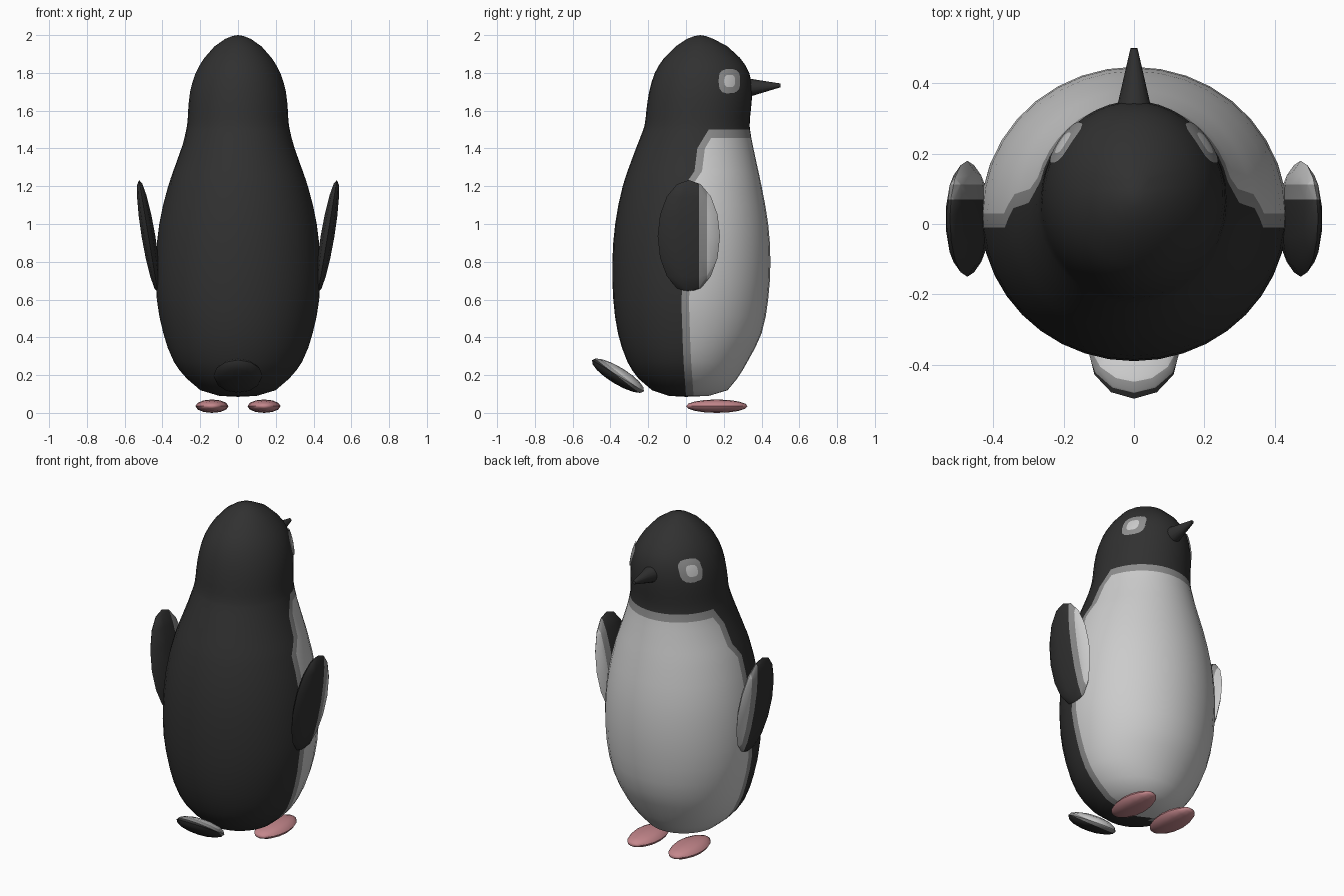
import bpy, bmesh, math
from mathutils import Matrix, Vector

if "Cube" in bpy.data.objects:
    bpy.data.objects.remove(bpy.data.objects["Cube"])


def material(name, rgb):
    m = bpy.data.materials.new(name)
    m.diffuse_color = (*rgb, 1)
    m.use_nodes = True
    m.node_tree.nodes["Principled BSDF"].inputs["Base Color"].default_value = m.diffuse_color
    return m


BLACK = material("black_feathers", (0.03, 0.03, 0.03))
GREY = material("grey_edge", (0.27, 0.27, 0.27))
WHITE = material("white_feathers", (0.6, 0.6, 0.6))
PINK = material("pink_feet", (0.55, 0.24, 0.26))


def finish(bm, name, mats, normals=True):
    if normals:
        bmesh.ops.recalc_face_normals(bm, faces=bm.faces[:])
    me = bpy.data.meshes.new(name)
    bm.to_mesh(me)
    bm.free()
    for m in mats:
        me.materials.append(m)
    ob = bpy.data.objects.new(name, me)
    bpy.context.collection.objects.link(ob)
    bpy.ops.object.select_all(action='DESELECT')
    ob.select_set(True)
    bpy.context.view_layer.objects.active = ob
    bpy.ops.object.shade_smooth_by_angle(angle=math.radians(50))
    return ob


# Body profile: height, half width, back y, front y
PROFILE = [
    (0.09, 0.10, -0.09, 0.12), (0.12, 0.20, -0.18, 0.22), (0.18, 0.27, -0.25, 0.27),
    (0.27, 0.34, -0.31, 0.325), (0.42, 0.395, -0.36, 0.40), (0.60, 0.43, -0.385, 0.435),
    (0.80, 0.435, -0.39, 0.447), (1.00, 0.417, -0.375, 0.435), (1.20, 0.37, -0.335, 0.40),
    (1.40, 0.30, -0.265, 0.357), (1.52, 0.27, -0.22, 0.337), (1.60, 0.264, -0.21, 0.343),
    (1.70, 0.254, -0.195, 0.35), (1.80, 0.225, -0.165, 0.335), (1.88, 0.178, -0.115, 0.285),
    (1.94, 0.125, -0.055, 0.22), (1.98, 0.068, 0.005, 0.145), (1.995, 0.03, 0.045, 0.105)]
# Side line between dark back and pale belly: height, y
SIDE_LINE = [(0.09, 0.0), (0.3, -0.015), (0.6, -0.025), (0.75, -0.01), (1.2, -0.01),
             (1.28, 0.045), (1.4, 0.06), (1.5, 0.12), (2.0, 0.1)]


def section(z):
    """Smoothly interpolated half width, centre y and half depth at height z."""
    p = PROFILE
    i = next((k for k in range(len(p) - 1) if z <= p[k + 1][0]), len(p) - 2)
    a, b = p[i], p[i + 1]
    o, c = p[max(i - 1, 0)], p[min(i + 2, len(p) - 1)]
    h = b[0] - a[0]
    t = (z - a[0]) / h
    out = []
    for k in (1, 2, 3):
        ma = (b[k] - o[k]) / (b[0] - o[0]) * h
        mb = (c[k] - a[k]) / (c[0] - a[0]) * h
        out.append((2*t**3 - 3*t*t + 1) * a[k] + (t**3 - 2*t*t + t) * ma
                   + (3*t*t - 2*t**3) * b[k] + (t**3 - t*t) * mb)
    return out[0], (out[1] + out[2]) / 2, (out[2] - out[1]) / 2


def side_line(z):
    for (z0, y0), (z1, y1) in zip(SIDE_LINE, SIDE_LINE[1:]):
        if z <= z1:
            return y0 + (y1 - y0) * (z - z0) / (z1 - z0)
    return y1


# Body and head: rings whose columns follow the side line
FRONT, BACK = 9, 9
CHIN_LOW, CHIN = 1.455, 1.5
zs = [r[0] for r in PROFILE]
zs += [(a + b) / 2 for a, b in zip(zs, zs[1:]) if a > 0.15 and b < 1.9]
zs = sorted(z for z in zs if abs(z - 1.46) > 0.02) + [CHIN_LOW, CHIN]
zs = sorted(zs + [1.24, 1.28])
bm = bmesh.new()
rings = []
for z in zs:
    rx, cy, ry = section(z)
    y = side_line(z)
    dark = math.acos(max(-0.6, min(0.6, (y - cy) / ry)))
    pale = math.acos(max(-0.5, min(0.75, (y + 0.04 - cy) / ry)))
    half = [pale * i / FRONT for i in range(FRONT + 1)]
    half += [dark + (math.pi - dark) * i / BACK for i in range(BACK + 1)]
    angles = half + [-a for a in half[-2:0:-1]]
    rings.append([bm.verts.new((rx * math.sin(a), cy + ry * math.cos(a), z)) for a in angles])
n = len(rings[0])
for j in range(len(rings) - 1):
    for i in range(n):
        k = (i + 1) % n
        f = bm.faces.new((rings[j][i], rings[j][k], rings[j + 1][k], rings[j + 1][i]))
        col = min(i, n - 1 - i)
        z = (zs[j] + zs[j + 1]) / 2
        if z < CHIN and col <= FRONT:
            f.material_index = 1 if col == FRONT or z > CHIN_LOW else 2
top = bm.verts.new((0, 0.075, 2.0))
for i in range(n):
    k = (i + 1) % n
    bm.faces.new((rings[-1][i], rings[-1][k], top))
base = bm.verts.new((0, 0.0, 0.085))
for i in range(n):
    f = bm.faces.new((rings[0][(i + 1) % n], rings[0][i], base))
    f.material_index = 2 if min(i, n - 1 - i) < FRONT else 0
finish(bm, "body", (BLACK, GREY, WHITE))


# Eye patches: thin rounded plates hugging the head, pale centre in a grey surround
def eye(side, name):
    bm = bmesh.new()

    def point(r, a):
        c, s = math.cos(a), math.sin(a)
        k = r / (abs(c)**3 + abs(s)**3) ** (1 / 3)
        y, z = 0.228 + 0.057 * k * c, 1.757 + 0.066 * k * s
        rx, cy, ry = section(z)
        t = math.acos((y - cy) / ry)
        return bm.verts.new((side * (rx + 0.006) * math.sin(t), cy + (ry + 0.006) * math.cos(t), z))
    count = 20
    loops = [[point(r, math.tau * i / count) for i in range(count)] for r in (0.25, 0.5, 0.75, 1)]
    mid = point(0, 0)
    for i in range(count):
        k = (i + 1) % count
        bm.faces.new((mid, loops[0][i], loops[0][k])).material_index = 1
        for j in range(3):
            f = bm.faces.new((loops[j][i], loops[j + 1][i], loops[j + 1][k], loops[j][k]))
            f.material_index = 1 if j == 0 else 0
    bm.normal_update()
    if sum(f.normal.x for f in bm.faces) * side < 0:
        bmesh.ops.reverse_faces(bm, faces=bm.faces[:])
    finish(bm, name, (GREY, WHITE), normals=False)


def ellipsoid(size, centre, tilt, segments=10, rings=8):
    bm = bmesh.new()
    bmesh.ops.create_uvsphere(bm, u_segments=segments, v_segments=rings, radius=1)
    bm.transform(Matrix.Translation(centre) @ tilt @ Matrix.Diagonal((*size, 1)))
    return bm


def paint_bands(bm, point, normal, low, high):
    """Cut along two parallel planes: dark below low, grey between, pale above high."""
    point, normal = Vector(point), Vector(normal).normalized()
    for d in (low, high):
        bmesh.ops.bisect_plane(bm, geom=bm.verts[:] + bm.edges[:] + bm.faces[:],
                               plane_co=point + normal * d, plane_no=normal)
    for f in bm.faces:
        d = (f.calc_center_median() - point).dot(normal)
        f.material_index = 0 if d < low else 1 if d < high else 2


for side, label in ((1, "right"), (-1, "left")):
    eye(side, label + "_eye")
    # Wings, leaning outward at the top
    bm = ellipsoid((0.038, 0.165, 0.302), (side * 0.474, 0.015, 0.935),
                   Matrix.Rotation(side * 0.165, 4, 'Y'))
    paint_bands(bm, (0, 0, 0), (0, 1, 0), 0.07, 0.112)
    finish(bm, label + "_wing", (BLACK, GREY, WHITE))
    # Feet
    bm = ellipsoid((0.0875, 0.0355, 0.163), (side * 0.138, 0.163, 0.0355),
                   Matrix.Rotation(math.pi / 2, 4, 'X'), 12, 8)
    for v in bm.verts:
        v.co.z = max(v.co.z, 0)
    finish(bm, label + "_foot", (PINK,))

# Tail: tilted up to the back, pale above and dark below
bm = ellipsoid((0.13, 0.16, 0.045), (0, -0.36, 0.197), Matrix.Rotation(-0.545, 4, 'X'), 12, 8)
paint_bands(bm, (0, -0.36, 0.197), (0, 0.616, 0.788), -0.003, 0.014)
finish(bm, "tail", (BLACK, GREY, WHITE))

# Beak: tapered cone with a blunt tip
bm = bmesh.new()
bmesh.ops.create_cone(bm, cap_ends=True, segments=16, radius1=0.049, radius2=0.01, depth=0.17)
bm.transform(Matrix.Translation((0, 0.415, 1.728)) @ Matrix.Rotation(-math.pi / 2 + 0.07, 4, 'X'))
finish(bm, "beak", (BLACK,))
